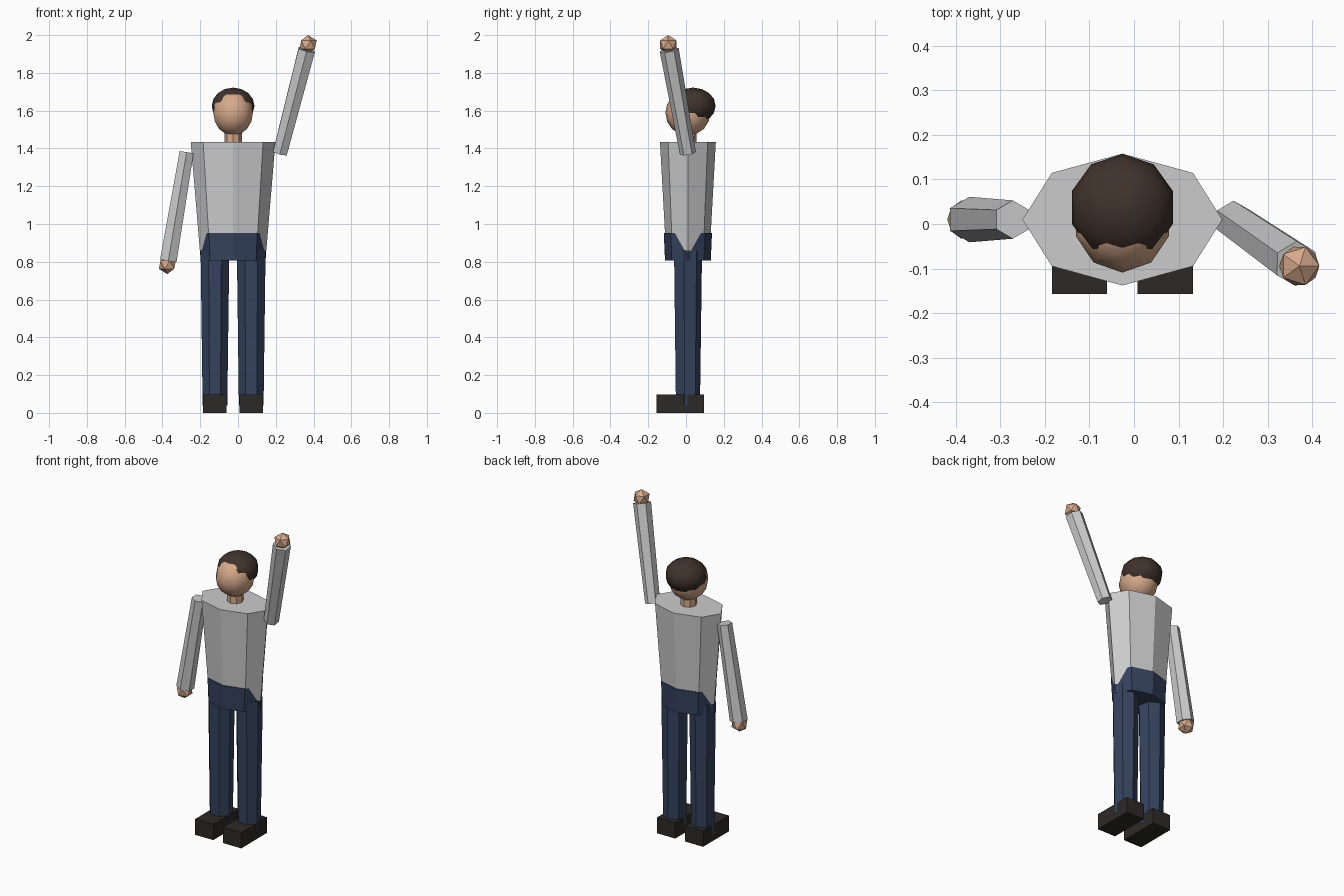
import bpy
from math import radians
from mathutils import Vector

if "Cube" in bpy.data.objects:
    bpy.data.objects.remove(bpy.data.objects["Cube"])

CX, CY = -0.026, 0.010   # body axis


def material(name, rgb):
    m = bpy.data.materials.new(name)
    m.diffuse_color = (*rgb, 1)
    m.use_nodes = True
    m.node_tree.nodes["Principled BSDF"].inputs["Base Color"].default_value = m.diffuse_color
    return m


SKIN = material("skin", (0.68, 0.40, 0.26))
NAVY = material("trousers", (0.035, 0.055, 0.11))
HAIR = material("hair", (0.05, 0.032, 0.024))
SHOE = material("shoe_leather", (0.025, 0.023, 0.021))


def finish(name, mat=None, smooth=None):
    ob = bpy.context.object
    ob.name = name
    if mat:
        ob.data.materials.append(mat)
    if smooth:
        bpy.ops.object.shade_smooth_by_angle(angle=radians(smooth))
    return ob


def limb(name, sides, start, end, r1, r2, mat=None, depth_ratio=1.0, smooth=None):
    """Tapered prism from start up to end."""
    a, b = Vector(start), Vector(end)
    bpy.ops.mesh.primitive_cone_add(vertices=sides, radius1=r1, radius2=r2,
                                    depth=(b - a).length, location=(a + b) / 2)
    ob = finish(name, mat, smooth)
    ob.rotation_mode = 'QUATERNION'
    ob.rotation_quaternion = Vector((0, 0, 1)).rotation_difference(b - a)
    ob.scale = (1, depth_ratio, 1)
    return ob


def ball(name, centre, radii, mat):
    bpy.ops.mesh.primitive_uv_sphere_add(segments=10, ring_count=8, radius=1, location=centre)
    bpy.context.object.scale = radii
    finish(name, mat, 60)


# trunk
limb("torso", 8, (CX, CY, 0.86), (CX, CY, 1.433), 0.176, 0.224, None, 0.66, 35)
limb("hips", 8, (CX, CY, 0.806), (CX, CY, 0.953), 0.172, 0.181, NAVY, 0.705, 35)
limb("neck", 8, (CX, CY, 1.40), (CX, CY, 1.52), 0.046, 0.046, SKIN)

# head and hair
ball("head", (CX, CY, 1.588), (0.110, 0.119, 0.120), SKIN)
ball("hair", (CX, 0.037, 1.625), (0.119, 0.120, 0.097), HAIR)

# legs and shoes
for side, s in (("right", -1), ("left", 1)):
    x = CX + s * 0.096
    limb(side + "_leg", 7, (x, CY - 0.003, 0.04), (x, CY - 0.003, 0.86), 0.067, 0.078, NAVY)
    bpy.ops.mesh.primitive_cube_add(size=1, location=(x, -0.031, 0.049))
    bpy.context.object.scale = (0.124, 0.252, 0.098)
    finish(side + "_shoe", SHOE)

# arms: one hanging, one raised
limb("lowered_arm", 6, (-0.369, CY, 0.805), (CX - 0.246, CY, 1.38), 0.051, 0.043)
limb("raised_arm", 6, (CX + 0.248, CY, 1.375), (0.364, -0.089, 1.922), 0.043, 0.051)

# hands
for name, loc in (("lowered_hand", (-0.374, CY, 0.785)), ("raised_hand", (0.371, -0.094, 1.95))):
    bpy.ops.mesh.primitive_ico_sphere_add(subdivisions=1, radius=0.05, location=loc)
    finish(name, SKIN)
